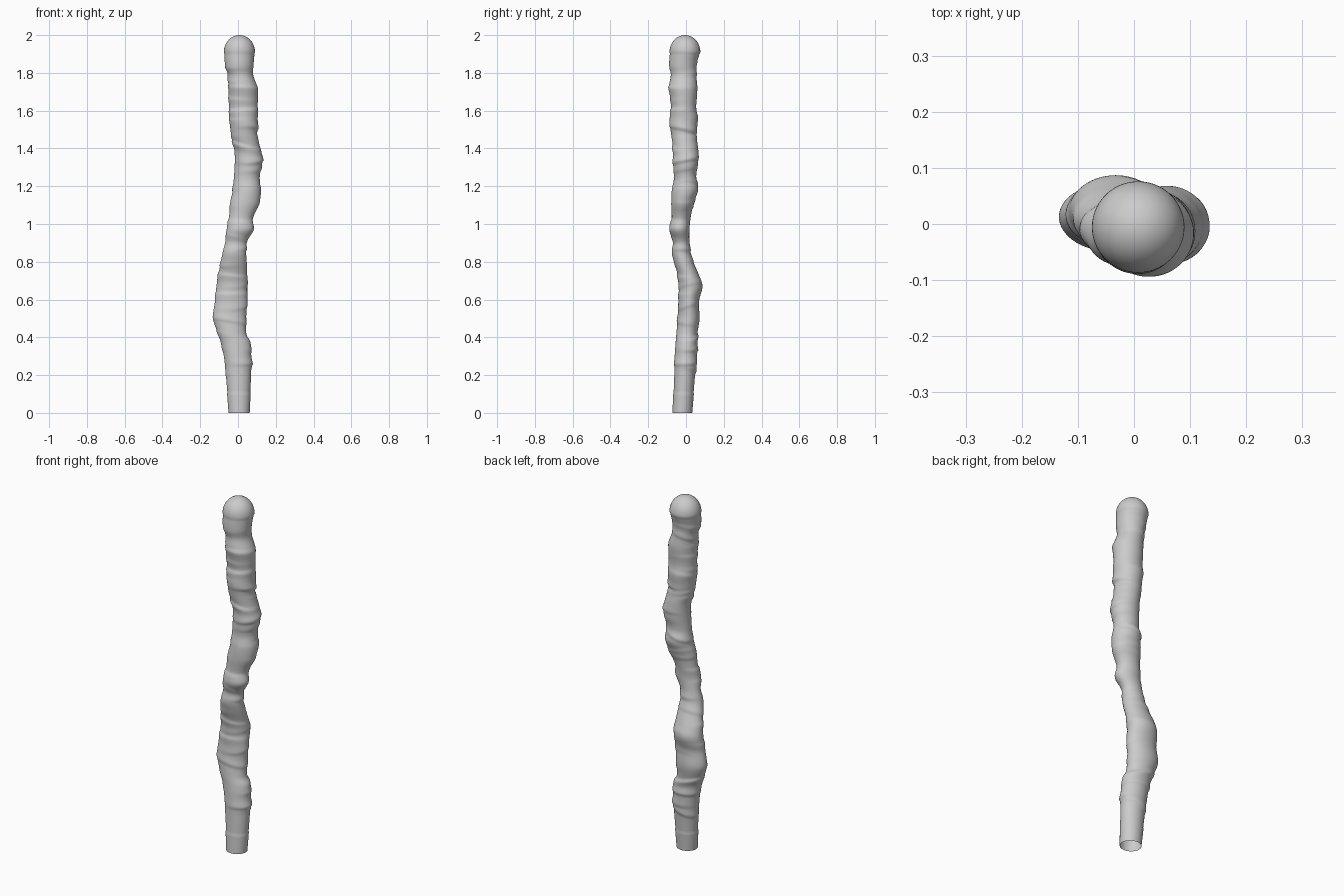
import bpy
import bmesh
import math
import random
from mathutils import Vector

if "Cube" in bpy.data.objects:
    bpy.data.objects.remove(bpy.data.objects["Cube"], do_unlink=True)

random.seed(4)
SIDES = 56
SHAFT_RINGS = 230
DOME_RINGS = 14

# Outline of the shaft, in thousandths: height, left edge, right edge, front edge, back edge
OUTLINE = [
    (0, -50, 62, -72, 33), (200, -66, 71, -64, 50), (300, -77, 72, -62, 60),
    (370, -92, 66, -57, 60), (420, -108, 46, -53, 62), (500, -134, 45, -46, 74),
    (590, -124, 50, -42, 70), (670, -116, 51, -40, 89), (730, -107, 50, -46, 70),
    (800, -92, 48, -66, 41), (850, -83, 45, -77, 26), (905, -69, 48, -70, 20),
    (970, -62, 85, -90, 20), (1025, -51, 80, -78, 25), (1110, -42, 114, -80, 42),
    (1180, -30, 124, -77, 66), (1240, -24, 115, -66, 55), (1330, -19, 130, -70, 66),
    (1400, -22, 120, -70, 66), (1470, -38, 104, -80, 55), (1550, -46, 106, -88, 64),
    (1620, -49, 106, -80, 56), (1720, -52, 105, -91, 62), (1790, -55, 82, -82, 56),
    (1840, -70, 84, -91, 57), (1910, -75, 90, -87, 76),
]


def edges_at(z):
    """Smoothly interpolated edges of the shaft at height z."""
    i = 0
    while i < len(OUTLINE) - 2 and OUTLINE[i + 1][0] < z * 1000:
        i += 1
    before, start = OUTLINE[max(i - 1, 0)], OUTLINE[i]
    end, after = OUTLINE[i + 1], OUTLINE[min(i + 2, len(OUTLINE) - 1)]
    span = end[0] - start[0]
    t = (z * 1000 - start[0]) / span
    result = []
    for k in range(1, 5):
        slope_in = (end[k] - before[k]) / (end[0] - before[0]) * span
        slope_out = (after[k] - start[k]) / (after[0] - start[0]) * span
        value = ((2 * t**3 - 3 * t**2 + 1) * start[k] + (t**3 - 2 * t**2 + t) * slope_in
                 + (3 * t**2 - 2 * t**3) * end[k] + (t**3 - t**2) * slope_out)
        result.append(value / 1000)
    return result


# Slanted folds in the skin: height, direction, slant, sharpness side, depth
folds = []
height = 0.22
while height < 1.86:
    folds.append((height, random.uniform(0, math.tau), random.uniform(-0.025, 0.025),
                  random.choice((-1, 1)), random.uniform(0.003, 0.008)))
    height += random.uniform(0.035, 0.085)


def fold_offset(z, angle):
    """Outward bump made by the folds, steep on one side and soft on the other."""
    total = 0
    for level, facing, slant, side, depth in folds:
        d = (z - level - slant * math.sin(angle - facing)) * side
        width = 0.008 if d < 0 else 0.026
        reach = 0.5 + 0.5 * math.cos(angle - facing)
        total += depth * reach * math.exp(-(d / width) ** 2)
    return total - 0.002


def ring_points(z, shrink=1.0, level=None):
    left, right, front, back = edges_at(z)
    centre = Vector(((left + right) / 2, (front + back) / 2))
    points = []
    for s in range(SIDES):
        angle = math.tau * s / SIDES
        bump = fold_offset(z, angle) if z > 0.1 and level is None else 0
        rx = ((right - left) / 2 + bump) * shrink
        ry = ((back - front) / 2 + bump) * shrink
        points.append((centre.x + rx * math.cos(angle), centre.y + ry * math.sin(angle),
                       z if level is None else level))
    return points


# Shaft rings from the open bottom up, then the rounded tip
top = OUTLINE[-1][0] / 1000
rings = [ring_points(top * i / SHAFT_RINGS) for i in range(SHAFT_RINGS)]
for i in range(DOME_RINGS):
    a = math.pi / 2 * i / DOME_RINGS
    rings.append(ring_points(top, math.cos(a), top + (2 - top) * math.sin(a)))

bm = bmesh.new()
loops = [[bm.verts.new(p) for p in ring] for ring in rings]
for lower, upper in zip(loops, loops[1:]):
    for s in range(SIDES):
        n = (s + 1) % SIDES
        bm.faces.new((lower[s], lower[n], upper[n], upper[s]))
left, right, front, back = edges_at(top)
tip = bm.verts.new(((left + right) / 2, (front + back) / 2, 2))
for s in range(SIDES):
    bm.faces.new((loops[-1][s], loops[-1][(s + 1) % SIDES], tip))

mesh = bpy.data.meshes.new("wrinkled_stalk")
bm.to_mesh(mesh)
bm.free()
stalk = bpy.data.objects.new("wrinkled_stalk", mesh)
bpy.context.collection.objects.link(stalk)

# One plain grey skin
grey = bpy.data.materials.new("light grey")
grey.use_nodes = True
colour = (0.6, 0.6, 0.6, 1)
grey.diffuse_color = colour
grey.node_tree.nodes["Principled BSDF"].inputs["Base Color"].default_value = colour
mesh.materials.append(grey)
mesh.shade_smooth()
